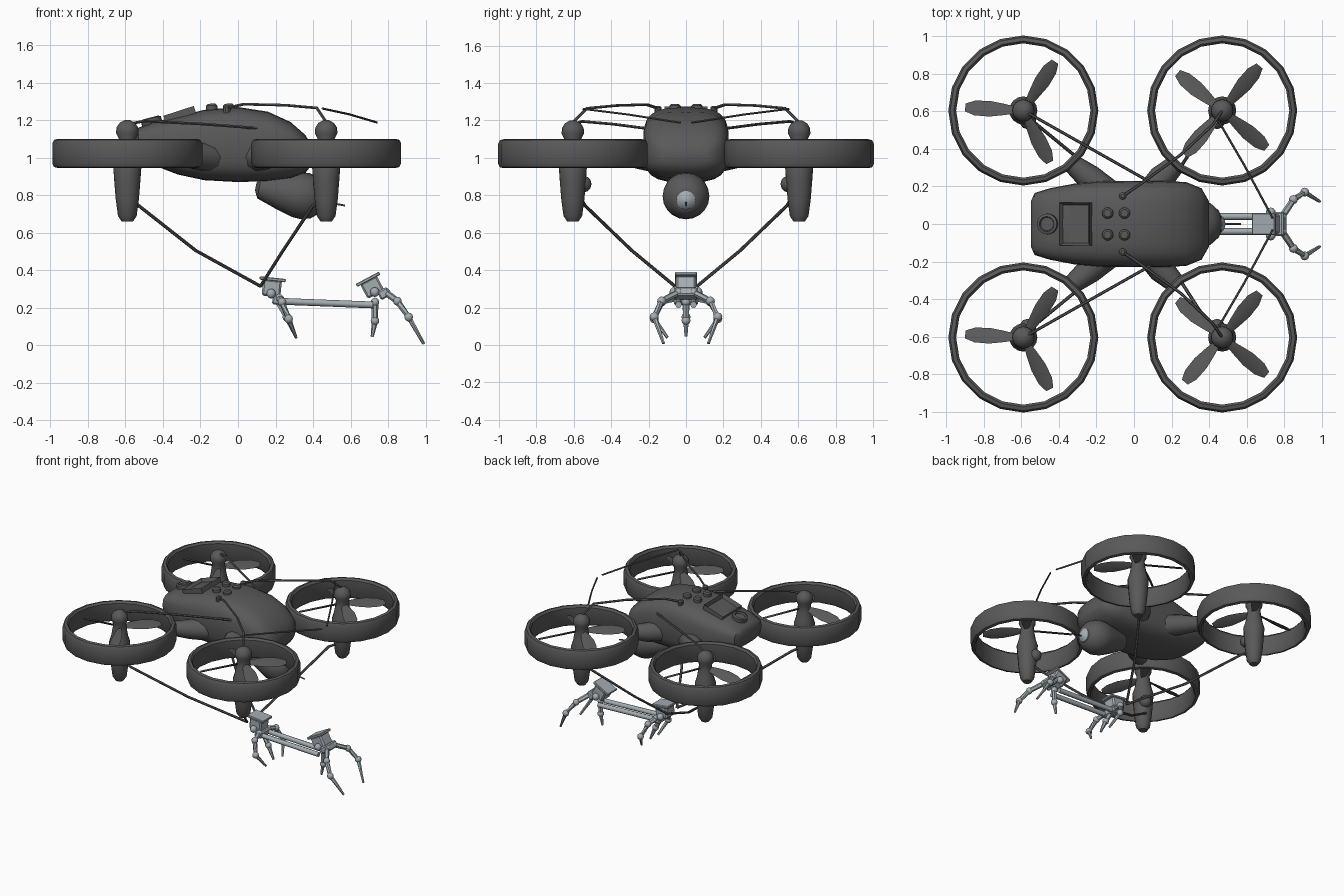
import bpy, bmesh
from math import sin, cos, pi, radians, copysign
from mathutils import Vector, Matrix

if "Cube" in bpy.data.objects:
    bpy.data.objects.remove(bpy.data.objects["Cube"])


def material(name, colour):
    m = bpy.data.materials.new(name)
    m.use_nodes = True
    m.diffuse_color = (*colour, 1)
    m.node_tree.nodes["Principled BSDF"].inputs["Base Color"].default_value = (*colour, 1)
    return m


DARK = material("dark grey", (0.1, 0.1, 0.103))
STEEL = material("light steel", (0.37, 0.42, 0.45))


def finish(name, bm, mat, matrix=None, angle=35):
    bmesh.ops.recalc_face_normals(bm, faces=bm.faces)
    mesh = bpy.data.meshes.new(name)
    bm.to_mesh(mesh)
    bm.free()
    mesh.materials.append(mat)
    ob = bpy.data.objects.new(name, mesh)
    bpy.context.collection.objects.link(ob)
    if matrix:
        ob.matrix_world = matrix
    bpy.ops.object.select_all(action='DESELECT')
    bpy.context.view_layer.objects.active = ob
    ob.select_set(True)
    bpy.ops.object.shade_smooth_by_angle(angle=radians(angle))
    return ob


def skin(bm, rings, caps=True, loop=False):
    """Bridge consecutive rings of points into a surface."""
    vs = [[bm.verts.new(p) for p in r] for r in rings]
    n = len(vs[0])
    pairs = list(zip(vs, vs[1:])) + ([(vs[-1], vs[0])] if loop else [])
    for a, b in pairs:
        for i in range(n):
            j = (i + 1) % n
            bm.faces.new((a[i], a[j], b[j], b[i]))
    if caps:
        bm.faces.new(vs[0])
        bm.faces.new(vs[-1])


def lathe(name, profile, mat, matrix, sides=20, closed=False, angle=35):
    bm = bmesh.new()
    turn = [2 * pi * i / sides for i in range(sides)]
    skin(bm, [[(r * cos(t), r * sin(t), z) for t in turn] for r, z in profile],
         caps=not closed, loop=closed)
    return finish(name, bm, mat, matrix, angle)


def rod(name, points, radii, mat, sides=8):
    """Tube through points, one radius per point."""
    pts = [Vector(p) for p in points]
    if not isinstance(radii, (list, tuple)):
        radii = [radii] * len(pts)
    bm = bmesh.new()
    rings = []
    for i, p in enumerate(pts):
        d = (pts[min(i + 1, len(pts) - 1)] - pts[max(i - 1, 0)]).normalized()
        up = Vector((0, 0, 1)) if abs(d.z) < 0.95 else Vector((0, 1, 0))
        u = d.cross(up).normalized()
        v = d.cross(u)
        rings.append([p + radii[i] * (u * cos(2 * pi * k / sides) + v * sin(2 * pi * k / sides))
                      for k in range(sides)])
    skin(bm, rings)
    return finish(name, bm, mat, angle=50)


def box(name, size, matrix, mat, bevel=0.008, inset=0):
    bm = bmesh.new()
    bmesh.ops.create_cube(bm, size=1, matrix=Matrix.Diagonal((*size, 1)))
    if inset:
        top = max(bm.faces, key=lambda f: f.calc_center_median().z)
        bmesh.ops.inset_region(bm, faces=[top], thickness=inset)
        bmesh.ops.translate(bm, verts=top.verts, vec=(0, 0, -size[2] * 0.6))
    else:
        bmesh.ops.bevel(bm, geom=bm.edges[:], offset=bevel, segments=1, affect='EDGES')
    return finish(name, bm, mat, matrix)


def ball(name, centre, r, mat):
    bm = bmesh.new()
    bmesh.ops.create_uvsphere(bm, u_segments=10, v_segments=6, radius=r)
    return finish(name, bm, mat, Matrix.Translation(centre), 60)


def place(x, y, z, tilt=0):
    return Matrix.Translation((x, y, z)) @ Matrix.Rotation(radians(tilt), 4, 'Y')


# Fuselage: rounded box sections (x, bottom, top, half width)
sections = [(-0.55, 1.05, 1.13, 0.12), (-0.53, 1.01, 1.16, 0.165), (-0.45, 0.96, 1.19, 0.19),
            (-0.32, 0.91, 1.22, 0.215), (-0.18, 0.88, 1.255, 0.228), (0, 0.87, 1.27, 0.23),
            (0.16, 0.875, 1.245, 0.23), (0.28, 0.89, 1.19, 0.223), (0.36, 0.92, 1.12, 0.19),
            (0.4, 0.97, 1.05, 0.12)]
bm = bmesh.new()
rings = []
for x, lo, hi, w in sections:
    ring = []
    for k in range(24):
        c, s = cos(2 * pi * k / 24), sin(2 * pi * k / 24)
        ring.append((x, w * copysign(abs(c) ** 0.6, c),
                     (lo + hi) / 2 + (hi - lo) / 2 * copysign(abs(s) ** 0.6, s)))
    rings.append(ring)
skin(bm, rings)
finish("fuselage", bm, DARK, angle=40)

# Deck fittings: screen, round dial and buttons
box("screen_frame", (0.17, 0.23, 0.045), place(-0.31, 0, 1.228, -18), DARK, inset=0.02)
lathe("dial", [(0.055, -0.02), (0.055, 0.02), (0.04, 0.025), (0.035, 0.012)], DARK,
      place(-0.46, 0, 1.19, -14))
for x in (-0.14, -0.05):
    for y in (-0.058, 0.058):
        lathe("button", [(0.03, -0.03), (0.03, 0.015), (0.02, 0.025)], DARK,
              place(x, y, 1.263, -3), 12)

# Belly camera with lens and probe
lathe("camera_housing", [(0.02, -0.24), (0.06, -0.22), (0.1, -0.1), (0.122, -0.02), (0.125, 0.03),
                         (0.11, 0.08), (0.075, 0.12), (0.05, 0.13)], DARK, place(0.33, 0, 0.8, 101))
lathe("camera_lens", [(0.052, -0.01), (0.05, 0.012), (0.03, 0.03), (0.01, 0.036)], STEEL,
      place(0.45, 0, 0.775, 97))
rod("camera_probe", [(0.46, 0, 0.765), (0.57, 0, 0.745)], 0.005, DARK)


def rotor(x, y, blades, start):
    # Ring guard
    guard = [(0.4, -0.05), (0.4, 0.055), (0.39, 0.075), (0.37, 0.08), (0.358, 0.065),
             (0.358, -0.055), (0.37, -0.075), (0.39, -0.07)]
    lathe("rotor_guard", guard, DARK, place(x, y, 1.02), 20, closed=True)
    # Motor pod with domed cap
    pod = [(0.03, 0.66), (0.05, 0.69), (0.062, 0.78), (0.07, 0.88), (0.075, 0.95), (0.06, 1.0),
           (0.05, 1.06), (0.045, 1.1), (0.06, 1.13), (0.058, 1.16), (0.042, 1.185), (0.015, 1.2)]
    lathe("motor_pod", pod, DARK, place(x, y, 0), 16, angle=50)
    # Pitched leaf-shaped blades
    bm = bmesh.new()
    for b in range(blades):
        turn = Matrix.Rotation(radians(start + b * 360 / blades), 4, 'Z')
        rings = []
        for r, half in ((0.03, 0.018), (0.1, 0.034), (0.18, 0.046), (0.26, 0.042), (0.31, 0.022)):
            pitch = radians(34 - 50 * r)
            c = Vector((r, 0, 0.045 - 0.1 * r))
            across = Vector((0, cos(pitch), sin(pitch))) * half
            thick = Vector((0, -sin(pitch), cos(pitch))) * 0.007
            rings.append([turn @ (c + o) for o in (across, thick, -across, -thick)])
        skin(bm, rings)
    finish("propeller", bm, DARK, place(x, y, 1.03))


for s in (1, -1):
    rotor(-0.59, s * 0.605, 3, 57)
    rotor(0.47, s * 0.605, 4, 50)
    # Stub arms from fuselage to guards
    rod("rear_arm", [(-0.12, s * 0.14, 1.0), (-0.24, s * 0.25, 1.01), (-0.34, s * 0.33, 1.02)],
        [0.085, 0.07, 0.05], DARK, 10)
    rod("front_arm", [(0.08, s * 0.14, 1.0), (0.15, s * 0.25, 1.01), (0.235, s * 0.33, 1.02)],
        [0.085, 0.07, 0.05], DARK, 10)
    # Upper cables and their posts
    lathe("cable_post", [(0.02, -0.04), (0.02, 0.02), (0.01, 0.028)], DARK,
          place(-0.06, s * 0.15, 1.25), 10)
    rod("front_cable", [(-0.06, s * 0.15, 1.265), (0.03, s * 0.21, 1.285), (0.25, s * 0.37, 1.28),
                        (0.42, s * 0.53, 1.265), (0.47, s * 0.605, 1.19)], 0.008, DARK, 6)
    rod("nose_cable", [(0.45, s * 0.55, 1.262), (0.59, s * 0.31, 1.232), (0.74, s * 0.03, 1.188)],
        0.006, DARK, 6)
    rod("rear_cable", [(-0.58, s * 0.6, 1.18), (-0.5, s * 0.555, 1.195), (-0.2, s * 0.385, 1.18),
                       (0.11, s * 0.21, 1.157)], 0.008, DARK, 6)
    # Sling cables and anchors on the pods
    for x, ax in ((-0.59, -0.53), (0.47, 0.4)):
        ball("cable_anchor", (x + (ax - x) * 0.4, s * 0.55, 0.86), 0.045, DARK)
        mid = (ax + 0.12) / 2 - 0.02
        rod("sling_cable", [(x, s * 0.56, 0.78), (ax, s * 0.54, 0.745), (mid, s * 0.29, 0.505),
                            (0.12, s * 0.06, 0.315)], 0.009, DARK, 6)


def finger(name, points):
    rod(name, points, [0.018, 0.017, 0.015, 0.009][:len(points) - 1] + [0.008], STEEL, 6)
    for p in points[:-1]:
        ball(name + "_joint", p, 0.024, STEEL)


def gripper(x, z, tilt, centre, side):
    # Tapered housing with a lipped top plate
    base = place(x, 0, z, tilt)
    box("gripper_housing", (0.1, 0.105, 0.09), base, STEEL, 0.01)
    box("gripper_plate", (0.14, 0.115, 0.018), base @ Matrix.Translation((0, 0, 0.047)), STEEL, 0.004)
    box("gripper_knuckle", (0.06, 0.13, 0.05), base @ Matrix.Translation((0.04, 0, -0.06)), STEEL)
    for s in (1, -1):
        ball("gripper_bolt", base @ Vector((0, s * 0.062, -0.03)), 0.026, STEEL)
        finger("side_finger", [(px, s * py, pz) for px, py, pz in side])
    finger("centre_finger", centre)


gripper(0.18, 0.305, 6, [(0.21, 0, 0.24), (0.26, 0, 0.15), (0.305, 0, 0.05)],
        [(0.22, 0.05, 0.25), (0.235, 0.13, 0.23), (0.27, 0.17, 0.14), (0.31, 0.1, 0.04)])
gripper(0.715, 0.31, -28, [(0.73, 0, 0.23), (0.73, 0, 0.13), (0.715, 0, 0.045)],
        [(0.79, 0.04, 0.28), (0.85, 0.13, 0.235), (0.91, 0.17, 0.15), (0.99, 0.12, 0.008)])

# Twin bars joining the grippers
for s in (1, -1):
    rod("link_bar", [(0.21, s * 0.04, 0.235), (0.72, s * 0.04, 0.215)], 0.018, STEEL)
